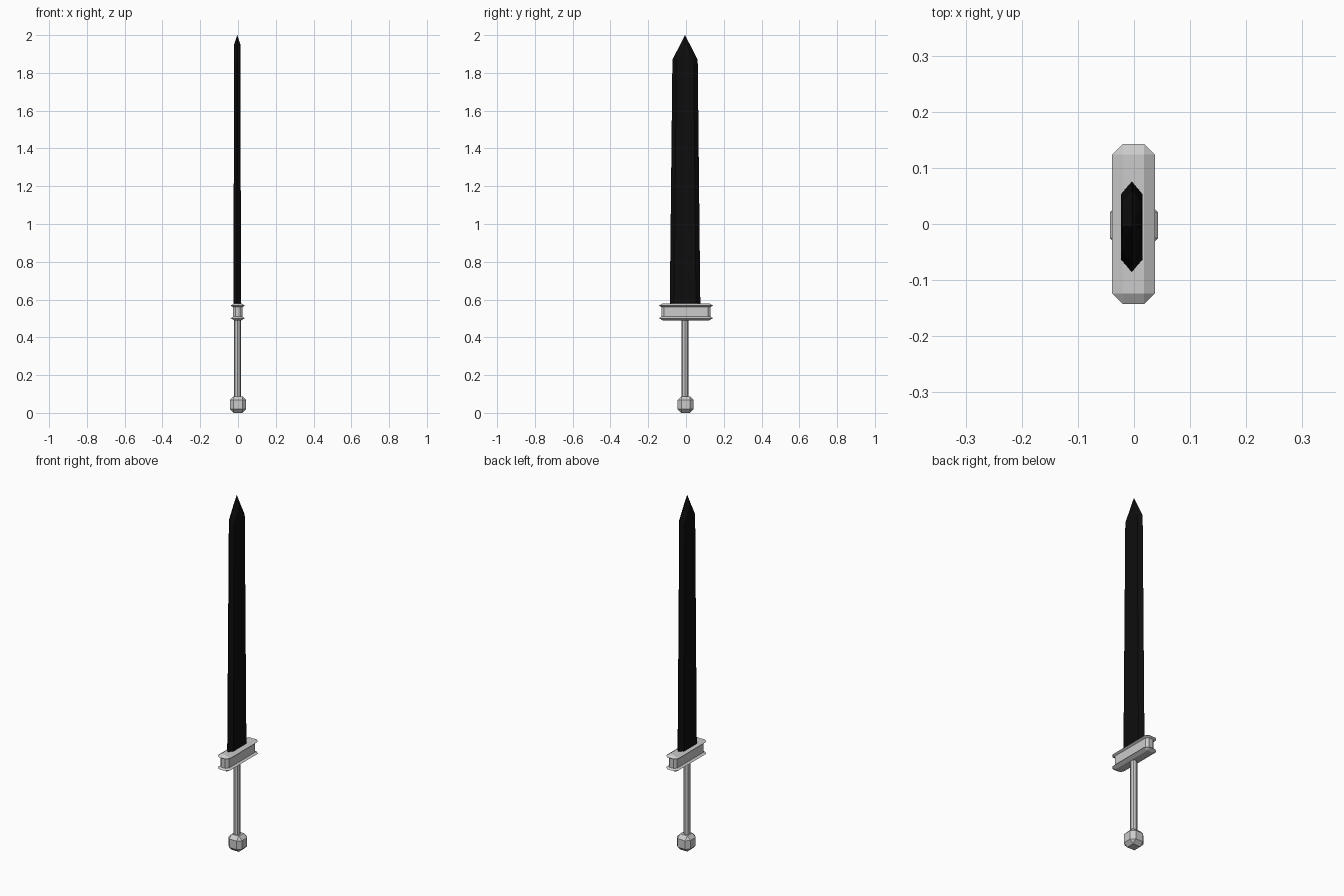
import bpy, bmesh

if "Cube" in bpy.data.objects:
    bpy.data.objects.remove(bpy.data.objects["Cube"])

def finish(bm, name):
    bmesh.ops.recalc_face_normals(bm, faces=bm.faces)
    me = bpy.data.meshes.new(name)
    bm.to_mesh(me)
    bm.free()
    ob = bpy.data.objects.new(name, me)
    bpy.context.collection.objects.link(ob)
    return ob

def box(name, size, loc, bevel):
    """Cube with every edge chamfered once."""
    bm = bmesh.new()
    bmesh.ops.create_cube(bm, size=1)
    bmesh.ops.scale(bm, vec=size, verts=bm.verts)
    bmesh.ops.bevel(bm, geom=bm.edges[:], offset=bevel, segments=1,
                    profile=0.5, affect='EDGES')
    ob = finish(bm, name)
    ob.location = loc
    return ob

# Pommel: chamfered cube
box("pommel", (0.086, 0.086, 0.088), (0, -0.002, 0.044), 0.02)

# Grip: slim octagonal rod
bm = bmesh.new()
bmesh.ops.create_cone(bm, cap_ends=True, segments=8, radius1=0.0185,
                      radius2=0.0185, depth=0.44)
grip = finish(bm, "grip")
grip.location = (-0.003, -0.006, 0.29)

# Crossguard: chamfered bar with a recessed band around its sides
HX, HY, C = 0.038, 0.143, 0.0195
def octagon(bm, hx, hy, cx, cy, z):
    pts = [(hx, hy - cy), (hx - cx, hy), (cx - hx, hy), (-hx, hy - cy),
           (-hx, cy - hy), (cx - hx, -hy), (hx - cx, -hy), (hx, cy - hy)]
    return [bm.verts.new((x, y, z)) for x, y in pts]

bm = bmesh.new()
specs = [(0, 0.501), (0.012, 0.509), (0.012, 0.561), (0, 0.568)]
rings = [octagon(bm, HX - d, HY - d, C - d / 2, C - d / 2, z) for d, z in specs]
for a, b in zip(rings, rings[1:]):
    for i in range(8):
        j = (i + 1) % 8
        bm.faces.new((a[i], a[j], b[j], b[i]))
for ring, z in ((rings[0], 0.49), (rings[-1], 0.58)):
    c = [bm.verts.new((sx * (HX - C), sy * (HY - C), z))
         for sx, sy in ((1, 1), (-1, 1), (-1, -1), (1, -1))]
    bm.faces.new(c)
    for k in range(4):
        i = 2 * k
        # corner triangle and long chamfer, alternating around the ring
        bm.faces.new((ring[i], ring[i + 1], c[k]))
        bm.faces.new((ring[i + 1], ring[(i + 2) % 8], c[(k + 1) % 4], c[k]))
guard = finish(bm, "crossguard")
guard.location = (-0.001, 0, 0)

# Blade: tapering flattened hexagon with a faceted point
bm = bmesh.new()
for z, hx, flat, edge in ((0.56, 0.0195, 0.058, 0.081), (1.87, 0.0175, 0.046, 0.067)):
    for s in (-1, 1):
        bm.verts.new((0, s * edge, z))
        for t in (-1, 1):
            bm.verts.new((s * hx, t * flat, z))
for s in (-1, 1):
    bm.verts.new((s * 0.0173, 0, 1.95))
bm.verts.new((0, 0, 2.0))
bmesh.ops.convex_hull(bm, input=bm.verts[:])
bmesh.ops.dissolve_limit(bm, angle_limit=0.01, verts=bm.verts[:], edges=bm.edges[:])
blade = finish(bm, "blade")
blade.location = (-0.004, -0.005, 0)
mat = bpy.data.materials.new("black_steel")
mat.diffuse_color = (0.004, 0.004, 0.004, 1)
mat.use_nodes = True
mat.node_tree.nodes["Principled BSDF"].inputs["Base Color"].default_value = mat.diffuse_color
blade.data.materials.append(mat)
